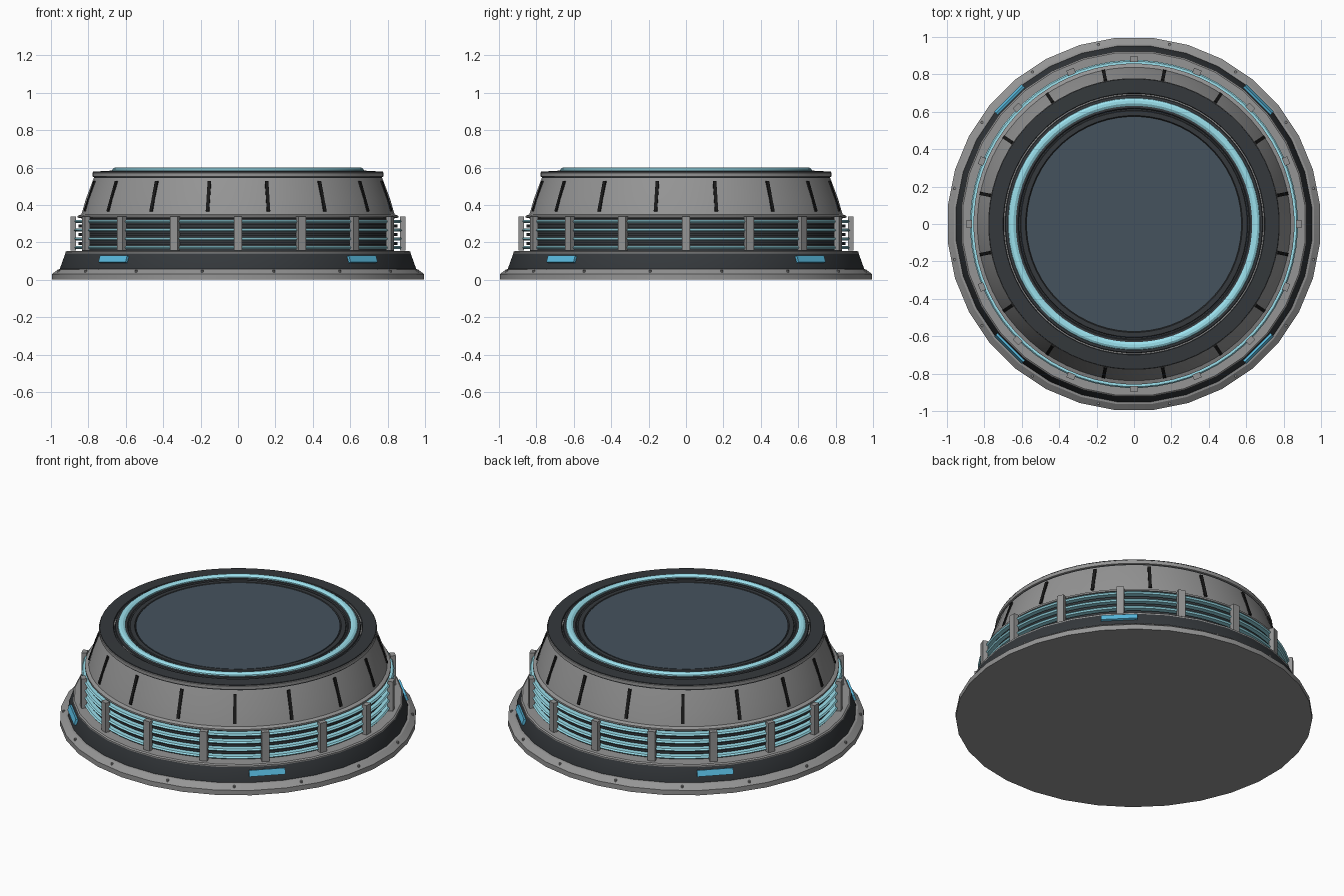
import bpy, bmesh
from math import pi, sin, cos, radians, atan2
from mathutils import Matrix

if "Cube" in bpy.data.objects:
    bpy.data.objects.remove(bpy.data.objects["Cube"])


def material(name, rgb):
    m = bpy.data.materials.new(name)
    m.diffuse_color = (*rgb, 1)
    m.use_nodes = True
    m.node_tree.nodes["Principled BSDF"].inputs["Base Color"].default_value = m.diffuse_color
    return m


DARK = material("dark_metal", (0.035, 0.04, 0.045))
BLACK = material("slot_black", (0.01, 0.01, 0.01))
GREY = material("mid_grey", (0.3, 0.3, 0.3))
GLOW = material("pale_cyan", (0.33, 0.75, 0.85))
LAMP = material("blue_lamp", (0.1, 0.5, 0.75))
GLASS = material("slate_glass", (0.06, 0.085, 0.11))


def finish(bm, name, mat, smooth=True):
    bmesh.ops.recalc_face_normals(bm, faces=bm.faces)
    me = bpy.data.meshes.new(name)
    bm.to_mesh(me)
    bm.free()
    ob = bpy.data.objects.new(name, me)
    bpy.context.collection.objects.link(ob)
    if mat:
        me.materials.append(mat)
    if smooth:
        bpy.ops.object.select_all(action='DESELECT')
        ob.select_set(True)
        bpy.context.view_layer.objects.active = ob
        bpy.ops.object.shade_smooth_by_angle(angle=radians(25))
    return ob


def lathe(name, profile, mat, n=64, closed=False):
    """Revolve (r, z) points; open profiles get capped ends, closed ones form a ring."""
    bm = bmesh.new()
    rings = [[bm.verts.new((r * cos((i + .5) * 2 * pi / n), r * sin((i + .5) * 2 * pi / n), z))
              for i in range(n)] for r, z in profile]
    pairs = list(zip(rings, rings[1:]))
    if closed:
        pairs.append((rings[-1], rings[0]))
    else:
        bm.faces.new(rings[0])
        bm.faces.new(rings[-1])
    for a, b in pairs:
        for i in range(n):
            j = (i + 1) % n
            bm.faces.new((a[i], a[j], b[j], b[i]))
    return finish(bm, name, mat)


def radial_boxes(name, count, start, r, z, size, mat, tilt=0):
    """Boxes around the axis; size is (radial, tangential, vertical)."""
    bm = bmesh.new()
    for i in range(count):
        m = (Matrix.Rotation(start + i * 2 * pi / count, 4, 'Z') @ Matrix.Translation((r, 0, z))
             @ Matrix.Rotation(tilt, 4, 'Y') @ Matrix.Diagonal((*size, 1)))
        bmesh.ops.create_cube(bm, size=1, matrix=m)
    return finish(bm, name, mat, smooth=False)


# Stepped base
lathe("base_plate", [(1, 0), (1, .03), (.967, .055), (.94, .06)], GREY, 32)
lathe("base_skirt", [(.955, .055), (.955, .065), (.928, .14)], DARK, 32)
lathe("skirt_cap", [(.928, .138), (.928, .148), (.92, .154)], GREY, 32)
radial_boxes("base_lamps", 4, pi / 4, .933, .107, (.03, .205, .036), LAMP, -atan2(.027, .075))

# Bolts on the base bevel
bm = bmesh.new()
for i in range(16):
    a = (i + .5) * pi / 8
    bmesh.ops.create_cone(bm, cap_ends=True, segments=8, radius1=.007, radius2=.007, depth=.012,
                          matrix=Matrix.Translation((.978 * cos(a), .978 * sin(a), .045)))
finish(bm, "base_bolts", GREY, False)

# Vent band with dark slats, glowing rings and posts
lathe("vent_core", [(.835, .15), (.835, .335)], DARK)
for k in range(4):
    z = .172 + k * .0465
    lathe(f"vent_glow_{k}", [(.83, z - .008), (.87, z - .008), (.877, z), (.87, z + .008),
                             (.83, z + .008)], GLOW, closed=True)
    if k < 3:
        lathe(f"vent_slat_{k}", [(.83, z + .015), (.853, z + .015), (.853, z + .031),
                                 (.83, z + .031)], DARK, closed=True)
radial_boxes("vent_posts", 16, 0, .88, .246, (.03, .043, .182), GREY)

# Sloped upper body with slots
lathe("upper_body", [(.835, .328), (.858, .332), (.858, .342), (.838, .35), (.815, .43),
                     (.77, .55)], GREY)
radial_boxes("body_slots", 16, pi / 16, .804, .445, (.02, .018, .17), BLACK, -atan2(.06, .18))

# Top rim and deck
lathe("rim_gasket", [(.76, .535), (.772, .54), (.772, .552)], DARK)
lathe("top_rim", [(.77, .548), (.78, .552), (.78, .572), (.775, .576)], GREY)
lathe("top_deck", [(.778, .57), (.776, .579), (.7, .581), (.697, .576), (.69, .576), (.687, .583),
                   (.675, .585), (.62, .585), (.615, .58), (.608, .58), (.605, .585),
                   (.58, .585), (.575, .578)], DARK)
lathe("deck_glow_ring", [(.632, .58), (.675, .58), (.672, .592), (.66, .6), (.645, .6),
                         (.632, .592)], GLOW, closed=True)
lathe("deck_glass", [(.573, .57), (.573, .584)], GLASS)
